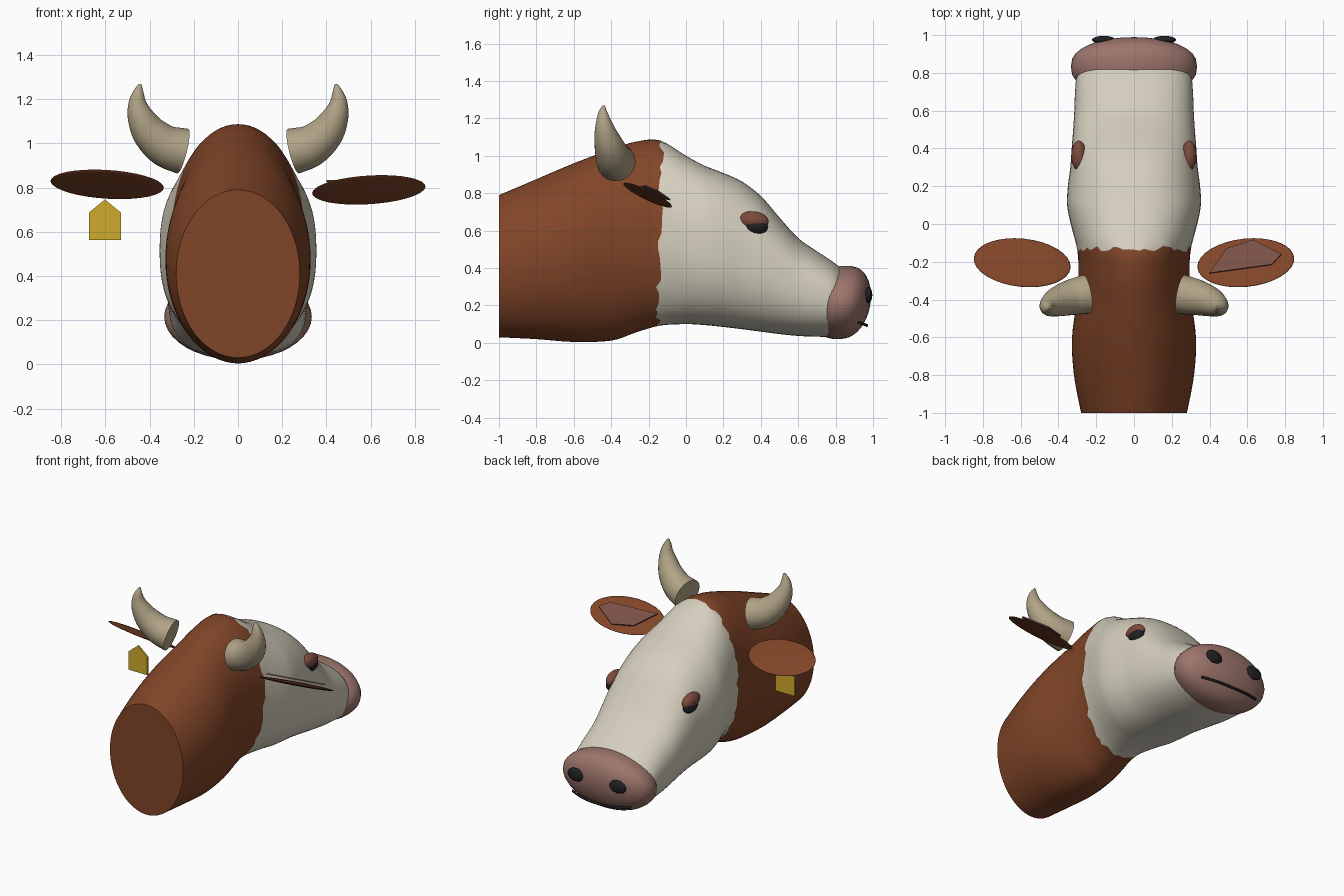
import bpy, bmesh, math, random
from mathutils import Vector, Matrix

if "Cube" in bpy.data.objects:
    bpy.data.objects.remove(bpy.data.objects["Cube"])

random.seed(4)


def mat(name, r, g, b):
    m = bpy.data.materials.new(name)
    m.diffuse_color = (r, g, b, 1)
    m.use_nodes = True
    m.node_tree.nodes["Principled BSDF"].inputs["Base Color"].default_value = m.diffuse_color
    return m


BROWN = mat("brown_hide", .22, .06, .021)
WHITE = mat("cream_hide", .66, .62, .51)
HORN = mat("horn_tan", .44, .37, .24)
PINK = mat("muzzle_pink", .34, .18, .15)
INNER = mat("inner_ear_pink", .19, .08, .06)
LID = mat("eyelid_brown", .20, .07, .045)
BLACK = mat("dark_grey", .015, .015, .018)
YELLOW = mat("tag_yellow", .62, .41, .025)


def make(name, bm, *mats):
    bmesh.ops.recalc_face_normals(bm, faces=bm.faces)
    me = bpy.data.meshes.new(name)
    bm.to_mesh(me)
    bm.free()
    for m in mats:
        me.materials.append(m)
    ob = bpy.data.objects.new(name, me)
    bpy.context.collection.objects.link(ob)
    return ob


def loft(bm, rings):
    """Skin closed rings of points; returns side faces as (ring index, face)."""
    vs = [[bm.verts.new(p) for p in ring] for ring in rings]
    n = len(vs[0])
    out = []
    for i in range(len(vs) - 1):
        for j in range(n):
            k = (j + 1) % n
            f = bm.faces.new((vs[i][j], vs[i][k], vs[i + 1][k], vs[i + 1][j]))
            f.smooth = True
            out.append((i, f))
    bm.faces.new(vs[0])
    bm.faces.new(vs[-1])
    return out


def spline(keys, steps):
    """Catmull-Rom through rows of numbers."""
    rows = [Vector(k) for k in keys]
    out = []
    for i in range(len(rows) - 1):
        a, b, c, d = rows[max(i - 1, 0)], rows[i], rows[i + 1], rows[min(i + 2, len(rows) - 1)]
        for s in range(steps):
            t = s / steps
            out.append(b + (c - a) * (t / 2) + (a * 2 - b * 5 + c * 4 - d) * (t * t / 2)
                       + (b * 3 - a - c * 3 + d) * (t ** 3 / 2))
    return out + [rows[-1]]


def spow(v, p):
    return math.copysign(abs(v) ** p, v)


def ellipsoid(name, matrix, radii, m, shape=None):
    bm = bmesh.new()
    bmesh.ops.create_uvsphere(bm, u_segments=32, v_segments=20, radius=1)
    for v in bm.verts:
        if shape:
            v.co = shape(v.co)
        v.co = matrix @ Vector([c * r for c, r in zip(v.co, radii)])
    for f in bm.faces:
        f.smooth = True
    return make(name, bm, m)


def plate(name, pts, offset, m):
    bm = bmesh.new()
    rings = [[Vector(p) + offset * s for p in pts] for s in (-.5, .5)]
    for _, f in loft(bm, rings):
        f.smooth = False
    return make(name, bm, m)


# Head and neck: y, top z, bottom z, half width
keys = [(-1, .79, .03, .28), (-.8, .875, .02, .318), (-.6, .96, .005, .328),
        (-.4, 1.035, .012, .302), (-.27, 1.075, .055, .294), (-.14, 1.082, .092, .30),
        (0, 1.0, .10, .335), (.1, .947, .095, .354), (.2, .908, .085, .35), (.3, .862, .073, .337),
        (.4, .785, .06, .33), (.5, .67, .047, .322), (.6, .56, .037, .316),
        (.7, .49, .033, .312), (.79, .43, .035, .30), (.86, .37, .06, .25)]
STEPS, SEG, EDGE = 4, 72, 5 * 4
rings = []
for i, (y, top, bot, w) in enumerate(spline(keys, STEPS)):
    p = 1 - .16 * min(1, max(0, (y + .2) / .3))
    c, h = (top + bot) / 2, (top - bot) / 2
    ring = []
    for j in range(SEG):
        a = math.tau * j / SEG
        jag = 0
        if i == EDGE:  # ragged hide border
            jag = random.uniform(-.016, .016) + .012 * math.cos(a)
        ring.append((w * spow(math.sin(a), p), y + jag, c + h * spow(math.cos(a), p)))
    rings.append(ring)
bm = bmesh.new()
for i, f in loft(bm, rings):
    f.material_index = int(i >= EDGE)
make("head_and_neck", bm, BROWN, WHITE)

# Muzzle: blunt ellipsoid leaning forward at the top
lean = Matrix.Identity(4)
lean[1][2] = .12
ellipsoid("muzzle", Matrix.Translation((0, .832, .216)) @ lean, (.334, .155, .196), PINK,
          lambda c: Vector((c.x, spow(c.y, .8), c.z)))

# Mouth line
bm = bmesh.new()
path = spline([(-.22, .925, .108), (-.12, .957, .098), (0, .966, .093),
               (.12, .957, .098), (.22, .925, .108)], 4)
loft(bm, [[p + Vector((0, math.cos(a), math.sin(a))) * .008
           for a in [math.tau * k / 8 for k in range(8)]] for p in path])
make("mouth_line", bm, BLACK)

for s, side in ((1, "right"), (-1, "left")):
    # Nostrils
    ellipsoid(side + "_nostril", Matrix.Translation((s * .16, .975, .256)),
              (.062, .021, .044), BLACK)
    # Eyes with lids
    turn = Matrix.Rotation(math.radians(-6), 4, 'X')
    ellipsoid(side + "_eye", Matrix.Translation((s * .294, .374, .623)) @ turn,
              (.038, .064, .043), BLACK)
    ellipsoid(side + "_eyelid", Matrix.Translation((s * .292, .362, .655)) @ turn,
              (.04, .08, .048), LID)

    # Horns: x, y, z, radius along a curved path
    rows = spline([(.25, -.372, .965, .104), (.33, -.388, .99, .095), (.40, -.41, 1.05, .08),
                   (.44, -.43, 1.12, .061), (.455, -.44, 1.18, .042), (.451, -.444, 1.23, .025),
                   (.443, -.44, 1.268, .007)], 4)
    hrings = []
    for i, r in enumerate(rows):
        t = (rows[min(i + 1, len(rows) - 1)] - rows[max(i - 1, 0)]).to_3d().normalized()
        b = t.cross(Vector((0, 1, 0))).normalized()
        n = b.cross(t)
        ring = []
        for k in range(24):
            a = math.tau * k / 24
            q = r.to_3d() + (b * math.cos(a) + n * math.sin(a)) * r.w
            ring.append((q.x * s, q.y, q.z))
        hrings.append(ring)
    bm = bmesh.new()
    loft(bm, hrings)
    make(side + "_horn", bm, HORN)

    # Ears: flat ellipsoids tilted down toward the face
    u = Vector((s, .1, .05)).normalized()
    v = Vector((0, .894, -.447))
    v = (v - u * v.dot(u)).normalized()
    n = u.cross(v)
    if n.z < 0:
        n = -n
    centre = Vector((s * .592, -.205, .79 if s > 0 else .815))
    basis = Matrix((u, v, n)).transposed().to_4x4()
    ellipsoid(side + "_ear", Matrix.Translation(centre) @ basis, (.258, .143, .013), BROWN)

    if s > 0:
        # Inner ear plate, placed on the ear plane
        pts = []
        for x, y in ((.40, -.26), (.49, -.13), (.63, -.085), (.78, -.16), (.73, -.215)):
            z = centre.z - (n.x * (x - centre.x) + n.y * (y - centre.y)) / n.z + .032
            pts.append((x, y, z))
        plate("inner_ear", pts, n * .008, INNER)

# Ear tag below the left ear
plate("ear_tag", [(-.675, -.23, .562), (-.53, -.23, .562), (-.53, -.23, .687),
                  (-.602, -.23, .747), (-.675, -.23, .687)], Vector((0, .012, 0)), YELLOW)
